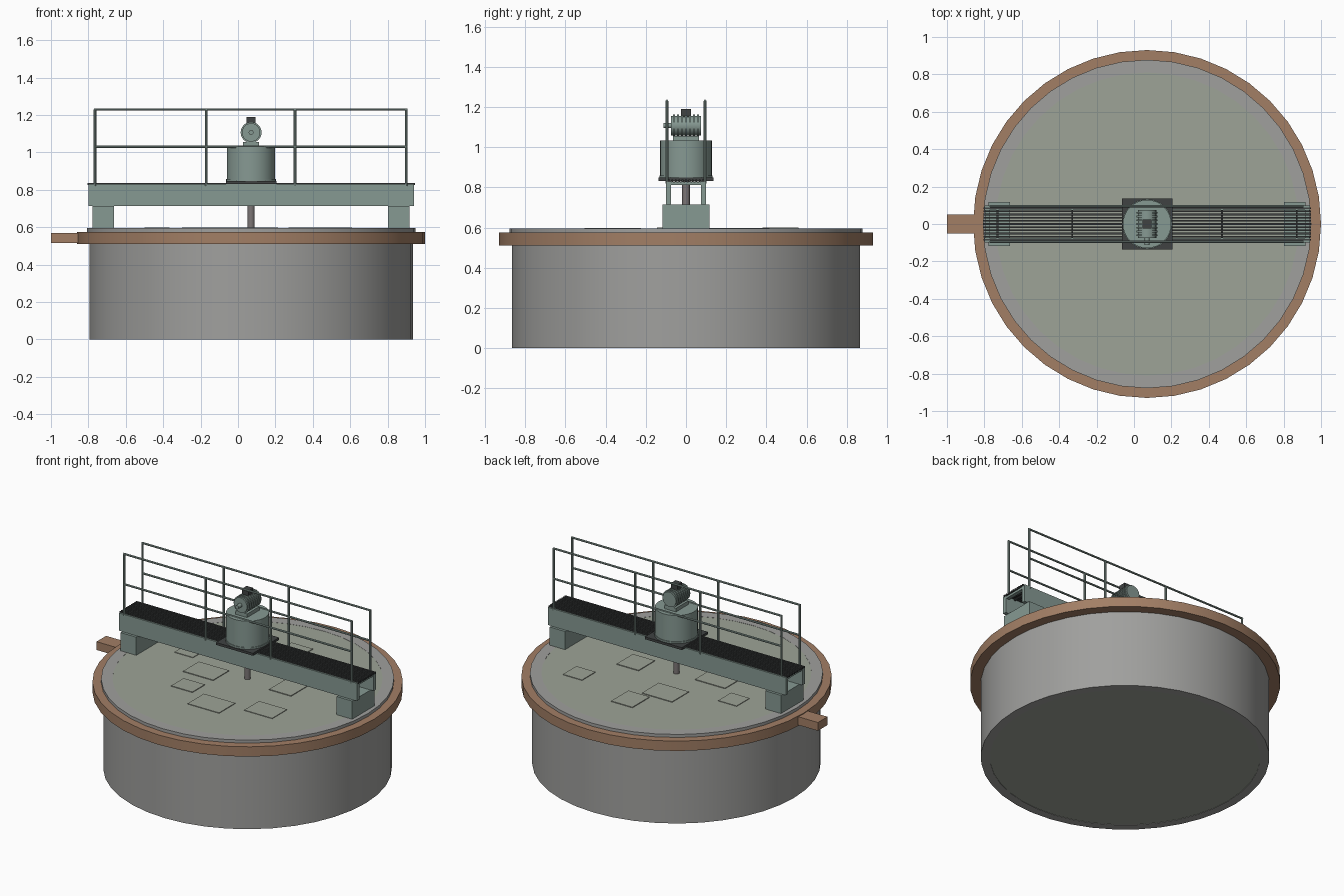
import bpy, math

if "Cube" in bpy.data.objects:
    bpy.data.objects.remove(bpy.data.objects["Cube"])

C = 0.07  # x of the tank axis


def mat(name, r, g, b):
    m = bpy.data.materials.new(name)
    m.diffuse_color = (r, g, b, 1)
    m.use_nodes = True
    m.node_tree.nodes["Principled BSDF"].inputs["Base Color"].default_value = m.diffuse_color
    return m


CONCRETE = mat("concrete", .35, .35, .34)
RUST = mat("brown_launder", .36, .21, .13)
LIQUID = mat("liquid", .34, .37, .31)
TEAL = mat("teal_steel", .24, .32, .29)
DARK = mat("dark_steel", .05, .055, .055)
STEEL = mat("shaft_steel", .2, .18, .18)


def finish(o, name, m, smooth=False):
    o.name = name
    o.data.materials.append(m)
    if smooth:
        bpy.ops.object.select_all(action='DESELECT')
        o.select_set(True)
        bpy.context.view_layer.objects.active = o
        bpy.ops.object.shade_smooth_by_angle(angle=math.radians(35))
    return o


def box(name, m, x0, x1, y0, y1, z0, z1):
    bpy.ops.mesh.primitive_cube_add(size=1, location=((x0 + x1) / 2, (y0 + y1) / 2, (z0 + z1) / 2))
    o = bpy.context.object
    o.scale = (x1 - x0, y1 - y0, z1 - z0)
    bpy.ops.object.transform_apply(location=False, rotation=False, scale=True)
    return finish(o, name, m)


def cyl(name, m, r, loc, length, axis='Z', n=32):
    rot = {'X': (0, math.pi / 2, 0), 'Y': (math.pi / 2, 0, 0), 'Z': (0, 0, 0)}[axis]
    bpy.ops.mesh.primitive_cylinder_add(vertices=n, radius=r, depth=length, location=loc, rotation=rot)
    return finish(bpy.context.object, name, m, True)


def ring(name, m, r0, r1, z0, z1, n=40):
    """Rectangular section swept around the tank axis."""
    prof = [(r0, z0), (r1, z0), (r1, z1), (r0, z1)]
    verts, faces = [], []
    for i in range(n):
        a = 2 * math.pi * i / n
        verts += [(r * math.cos(a), r * math.sin(a), z) for r, z in prof]
        for k in range(4):
            j, l = (i + 1) % n, (k + 1) % 4
            faces.append((i * 4 + k, j * 4 + k, j * 4 + l, i * 4 + l))
    me = bpy.data.meshes.new(name)
    me.from_pydata(verts, [], faces)
    me.flip_normals()
    me.validate()
    o = bpy.data.objects.new(name, me)
    bpy.context.collection.objects.link(o)
    o.location.x = C
    import bmesh
    bm = bmesh.new()
    bm.from_mesh(me)
    bmesh.ops.recalc_face_normals(bm, faces=bm.faces)
    bm.to_mesh(me)
    bm.free()
    return finish(o, name, m, True)


# tank, lip, launder and outlet
ring("tank_wall", CONCRETE, .81, .865, 0, .578)
ring("tank_lip", CONCRETE, .81, .878, .575, .595)
ring("launder_ring", RUST, .862, .93, .51, .575)
box("launder_outlet", RUST, -1, -.845, -.05, .05, .515, .57)
cyl("liquid_body", LIQUID, .812, (C, 0, .298), .592, n=40)

# thin floating patches on the liquid
patches = [(0, .155, .38, .56), (-.15, .07, .185, .36), (.47, .61, .275, .415),
           (-.5, -.365, .05, .185), (-.3, -.08, -.145, .02), (-.24, -.085, -.355, -.225),
           (-.015, .215, -.505, -.335), (.315, .52, -.385, -.23), (.27, .43, -.06, .11)]
for i, p in enumerate(patches):
    box(f"surface_patch_{i}", LIQUID, *p, .59, .599 - .0004 * (i % 4))

# bridge: supports, side beams, end ties and grating
for s in (-1, 1):
    cx = C + s * .79
    box("bridge_support", TEAL, cx - .057, cx + .057, -.117, .117, .595, .715)
    box("side_beam", TEAL, C - .87, C + .87, s * .0875 - .0125, s * .0875 + .0125, .715, .832)
    ex = C + s * .855
    box("end_tie", TEAL, ex - .012, ex + .012, -.08, .08, .812, .826)
for i in range(11):
    y = -.085 + .017 * i
    box(f"grating_bar_{i}", DARK, C - .875, C + .875, y - .0045, y + .0045, .826, .838)
for i in range(5):
    x = C - .8 + .4 * i
    if i != 2:
        box(f"grating_crossbar_{i}", DARK, x - .005, x + .005, -.08, .08, .82, .828)

# handrails on both sides
for s in (-1, 1):
    y = s * .095
    for x in (-.765, -.17, .305, .9):
        cyl("rail_post", TEAL, .0075, (x, y, 1.025), .41, n=10)
    for z in (1.03, 1.23):
        cyl("hand_rail", TEAL, .0065, (.0675, y, z), 1.675, 'X', n=10)

# drive: base plate, gearbox, shaft
box("drive_base_plate", DARK, C - .135, C + .135, -.137, .137, .832, .848)
cyl("gearbox_flange", TEAL, .133, (C, 0, .853), .012)
cyl("gearbox", TEAL, .129, (C, 0, .94), .184)
cyl("drive_shaft", STEEL, .019, (C, 0, .705), .27, n=20)
box("motor_mount", TEAL, C - .042, C + .042, -.065, .065, 1.03, 1.056)

# motor lying along y with cooling fins
MZ = 1.107
cyl("motor_body", TEAL, .049, (C, 0, MZ), .15, 'Y', 24)
for i in range(7):
    cyl(f"motor_fin_{i}", TEAL, .056, (C, -.06 + .02 * i, MZ), .009, 'Y', 24)
cyl("motor_shaft_stub", TEAL, .013, (C, -.092, MZ), .04, 'Y', 16)
box("terminal_box", DARK, C - .024, C + .024, -.025, .025, 1.15, 1.19)
